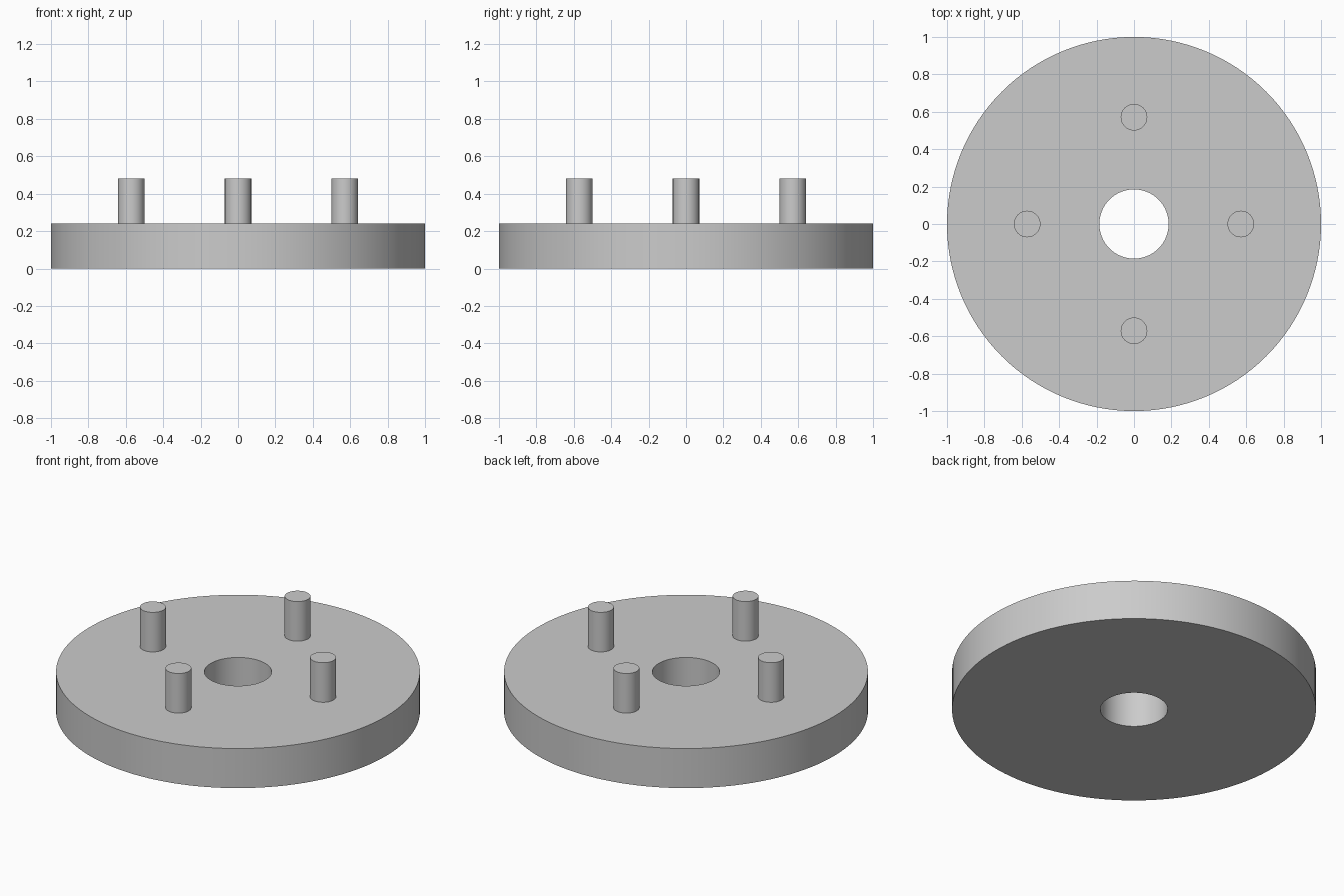
import bpy, bmesh, math

cube = bpy.data.objects.get("Cube")
if cube:
    bpy.data.objects.remove(cube, do_unlink=True)

PLATE_TOP, PIN_TOP = 0.24, 0.48
PIN_RADIUS, PIN_CIRCLE = 0.071, 0.571

grey = bpy.data.materials.new("plain grey")
grey.use_nodes = True
colour = (0.6, 0.6, 0.6, 1)
grey.diffuse_color = colour
grey.node_tree.nodes["Principled BSDF"].inputs["Base Color"].default_value = colour


def lathe(name, profile, segments, location=(0, 0, 0)):
    """Spin a closed (radius, height) outline around z."""
    bm = bmesh.new()
    verts = [bm.verts.new((r, 0, z)) for r, z in profile]
    edges = [bm.edges.new((verts[i - 1], verts[i])) for i in range(len(verts))]
    bmesh.ops.spin(bm, geom=verts + edges, cent=(0, 0, 0), axis=(0, 0, 1),
                   angle=math.tau, steps=segments, use_merge=True)
    bmesh.ops.remove_doubles(bm, verts=bm.verts, dist=1e-5)
    bmesh.ops.recalc_face_normals(bm, faces=bm.faces)
    mesh = bpy.data.meshes.new(name)
    bm.to_mesh(mesh)
    bm.free()
    finish(bpy.data.objects.new(name, mesh), location)


def finish(obj, location):
    obj.location = location
    obj.data.materials.append(grey)
    bpy.context.collection.objects.link(obj)
    bpy.ops.object.select_all(action="DESELECT")
    obj.select_set(True)
    bpy.context.view_layer.objects.active = obj
    bpy.ops.object.shade_smooth_by_angle(angle=math.radians(30))


def pin(name, location):
    """Upright solid cylinder standing on the plate."""
    bm = bmesh.new()
    height = PIN_TOP - PLATE_TOP
    bmesh.ops.create_cone(bm, cap_ends=True, segments=48, radius1=PIN_RADIUS,
                          radius2=PIN_RADIUS, depth=height)
    bmesh.ops.translate(bm, verts=bm.verts, vec=(0, 0, height / 2))
    mesh = bpy.data.meshes.new(name)
    bm.to_mesh(mesh)
    bm.free()
    finish(bpy.data.objects.new(name, mesh), location)


# Round plate with a central bore
lathe("round_plate", [(0.185, 0), (1, 0), (1, PLATE_TOP), (0.185, PLATE_TOP)], 128)

# Four pins, one on each side
for i, side in enumerate(("left", "back", "right", "front")):
    a = i * math.pi / 2
    pin(side + "_pin", (PIN_CIRCLE * math.cos(a), PIN_CIRCLE * math.sin(a), PLATE_TOP))
